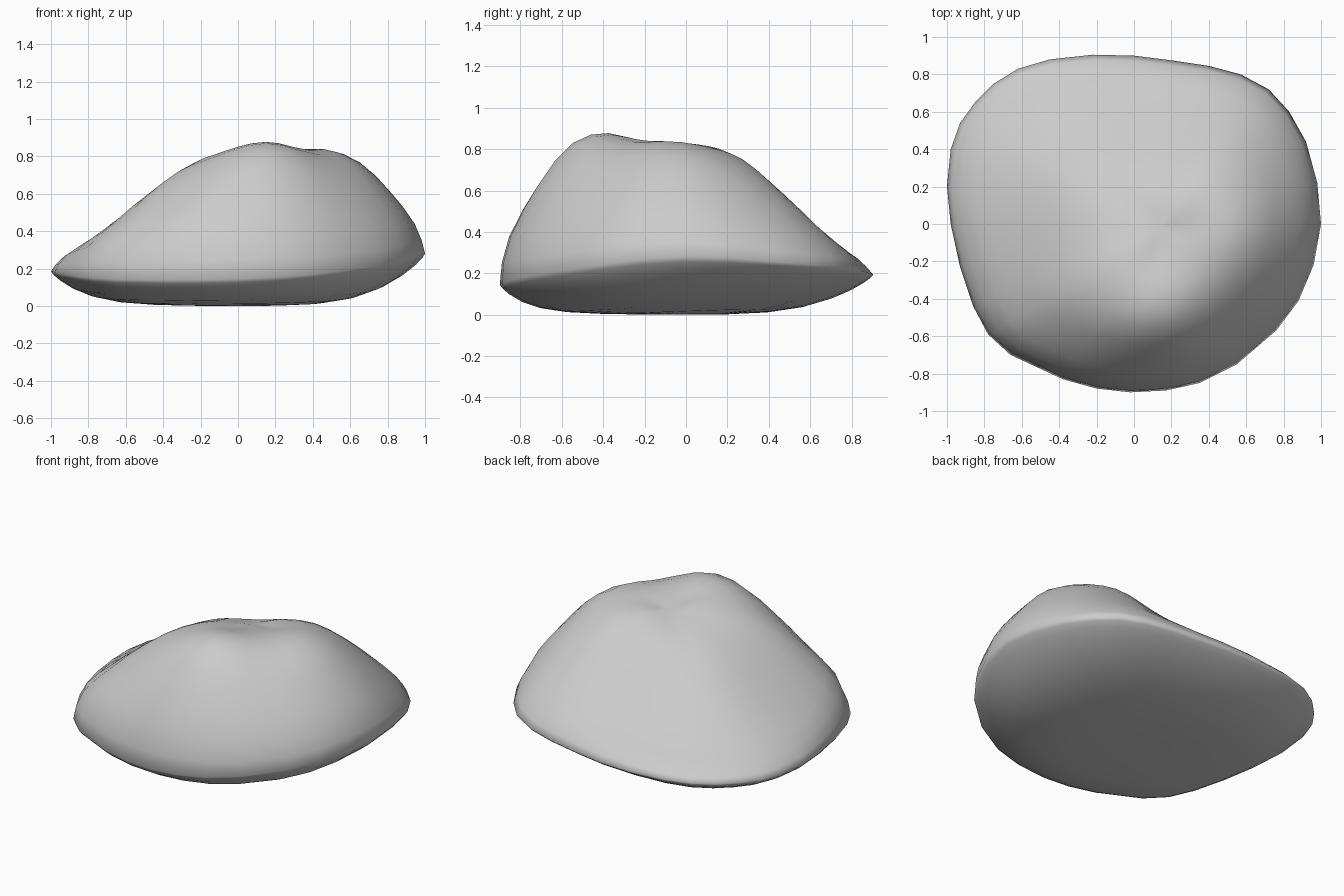
import bpy, bmesh, math
from mathutils import Vector

if "Cube" in bpy.data.objects:
    bpy.data.objects.remove(bpy.data.objects["Cube"])


def spline(p0, p1, p2, p3, f):
    return 0.5 * (2 * p1 + (p2 - p0) * f + (2 * p0 - 5 * p1 + 4 * p2 - p3) * f * f
                  + (3 * p1 - p0 - 3 * p2 + p3) * f ** 3)


def loop_at(values, u):
    """Smooth value on a closed list at fractional index u."""
    i, n = math.floor(u), len(values)
    return spline(*(values[(i + k) % n] for k in (-1, 0, 1, 2)), u - i)


def profile_at(ts, zs, t):
    """Smooth height on an open profile."""
    n = len(ts)
    i = max(k for k in range(n - 1) if ts[k] <= t + 1e-9)

    def slope(k):
        a, b = max(k - 1, 0), min(k + 1, n - 1)
        return (zs[b] - zs[a]) / (ts[b] - ts[a])
    h = ts[i + 1] - ts[i]
    f = (t - ts[i]) / h
    return ((2 * f**3 - 3 * f**2 + 1) * zs[i] + (f**3 - 2 * f**2 + f) * h * slope(i)
            + (3 * f**2 - 2 * f**3) * zs[i + 1] + (f**3 - f**2) * h * slope(i + 1))


# Plan outline, counter-clockwise
outline = [Vector(p) for p in (
    (1, 0), (.98, .22), (.92, .44), (.83, .60), (.72, .72), (.57, .80), (.40, .845),
    (.2, .875), (0, .90), (-.22, .905), (-.45, .88), (-.62, .83), (-.75, .75),
    (-.85, .65), (-.93, .54), (-.98, .40), (-1, .20), (-.98, 0), (-.93, -.23),
    (-.86, -.44), (-.78, -.59), (-.66, -.70), (-.38, -.83), (-.2, -.88), (-.02, -.90),
    (.17, -.89), (.35, -.85), (.55, -.75), (.76, -.57), (.88, -.41), (.96, -.22))]

# Heights from the saddle outwards, one row per 45 degrees
top = Vector((.13, -.03))
top_z = .795
knots = [0, .2, .4, .6, .8, .92, 1]
rows = [(.82, .835, .77, .60, .44, .28),
        (.81, .77, .65, .48, .35, .24),
        (.76, .645, .49, .35, .28, .20),
        (.725, .61, .455, .32, .25, .19),
        (.77, .68, .53, .38, .28, .18),
        (.825, .80, .70, .52, .35, .14),
        (.83, .877, .83, .62, .38, .15),
        (.835, .835, .76, .58, .39, .21)]

bm = bmesh.new()
steps_up = [.1, .2, .3, .4, .5, .6, .7, .8, .86, .92, .965, 1]
steps_down = [.985, .95, .88, .78, .64, .45, .22]
columns = []
for p in outline:
    d = p - top
    ang = math.atan2(d.y, d.x) % math.tau
    zs = [top_z] + [loop_at([r[k] for r in rows], ang / (math.pi / 4)) for k in range(6)]
    col = []
    # Upper surface, with the rim rounded more towards the front
    for t in steps_up:
        w = max(0, (t - .8) / .2)
        r = t + .2 * (.6 - .4 * math.sin(ang)) * w * w * (1 - w)
        col.append((*(top + d * r), profile_at(knots, zs, t)))
    # Rounded underside
    n = 5 - 2 * math.sin(ang) - math.cos(ang)
    for t in steps_down:
        lift = .75 * t ** n + .25 * (1 - math.sqrt(1 - t * t))
        col.append((p.x * t, p.y * t, zs[-1] * lift))
    columns.append([bm.verts.new(c) for c in col])

apex = bm.verts.new((top.x, top.y, top_z))
base = bm.verts.new((0, 0, 0))
for i, a in enumerate(columns):
    b = columns[(i + 1) % len(columns)]
    bm.faces.new((apex, a[0], b[0]))
    bm.faces.new((base, b[-1], a[-1]))
    for k in range(len(a) - 1):
        bm.faces.new((a[k], a[k + 1], b[k + 1], b[k]))
bmesh.ops.recalc_face_normals(bm, faces=bm.faces)
for f in bm.faces:
    f.smooth = True

# Boulder
mesh = bpy.data.meshes.new("boulder")
bm.to_mesh(mesh)
bm.free()
boulder = bpy.data.objects.new("boulder", mesh)
bpy.context.collection.objects.link(boulder)
